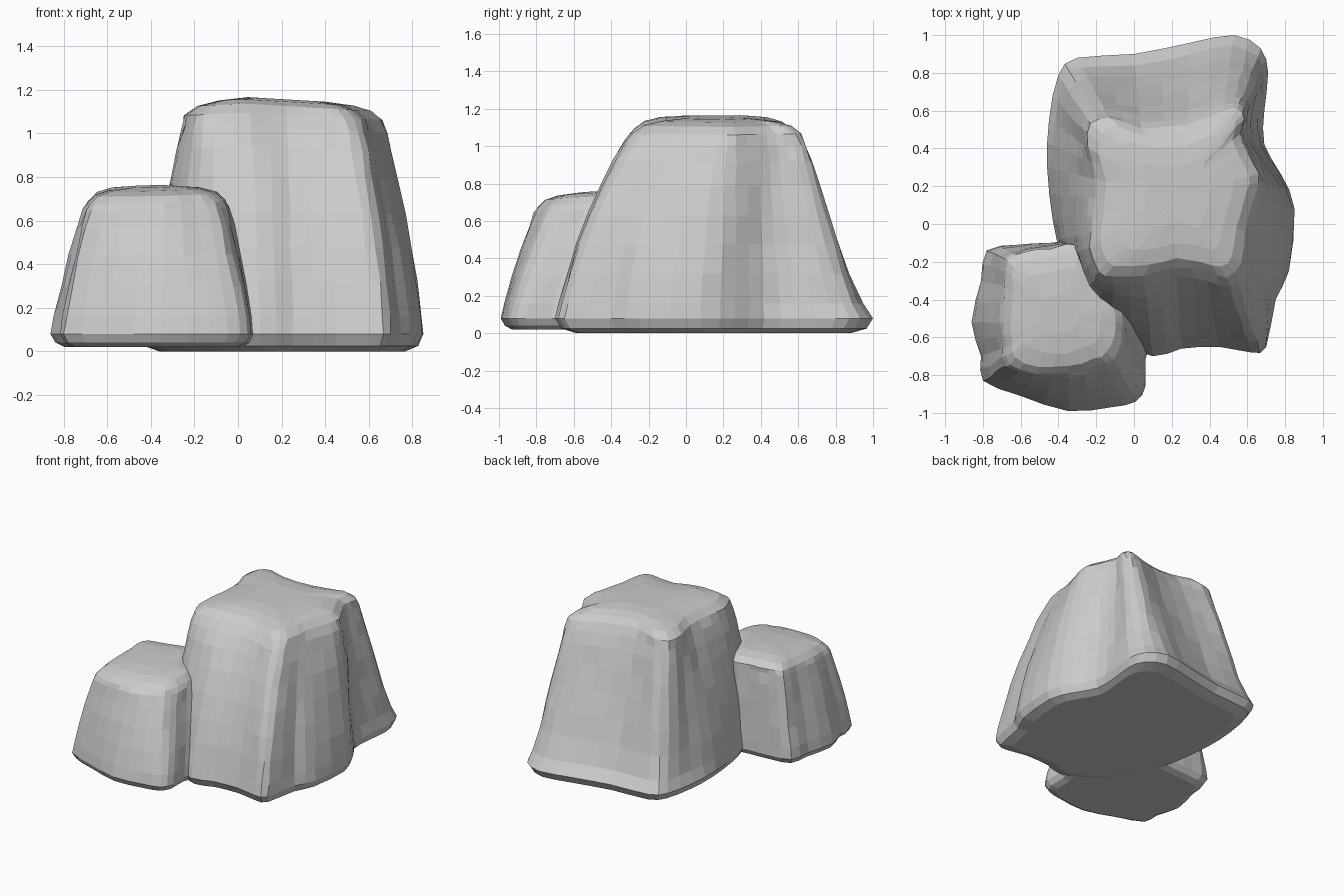
import bpy, bmesh, random
from mathutils import Vector

if "Cube" in bpy.data.objects:
    bpy.data.objects.remove(bpy.data.objects["Cube"])
random.seed(4)


def spline(pts, steps=2):
    """Closed Catmull-Rom curve through the outline points."""
    out, n = [], len(pts)
    v = [Vector(p) for p in pts]
    for i in range(n):
        a, b, c, d = v[i - 1], v[i], v[(i + 1) % n], v[(i + 2) % n]
        for k in range(steps):
            t = k / steps
            out.append(0.5 * (2 * b + (c - a) * t + (2 * a - 5 * b + 4 * c - d) * t * t
                              + (3 * b - a - 3 * c + d) * t ** 3))
    return out


def rock(name, pairs, levels, cap, foot, tilt, power):
    """Loft from a base outline to a shoulder outline, then round off the top."""
    ring = spline(pairs)
    n = len(ring)
    base = [Vector((p[0], p[1])) for p in ring]
    top = [Vector((p[2], p[3])) for p in ring]
    cb = sum(base, Vector((0, 0))) / n
    ct = sum(top, Vector((0, 0))) / n
    rows = [[(cb + (p - cb) * k, z) for p in base] for z, k in foot]
    for z, s in levels:
        rows.append([(b.lerp(t, s ** power(b.y)), z) for b, t in zip(base, top)])
    for z, k in cap:
        rows.append([(ct + (t - ct) * k, z) for t in top])
    bm = bmesh.new()
    grid = []
    for r, row in enumerate(rows):
        line = []
        for p, z in row:
            j = 0.006 if len(foot) < r < len(rows) - 1 else 0
            h = z + tilt(p.x, p.y) * max(0, z - 0.3)
            line.append(bm.verts.new((p.x + random.uniform(-j, j),
                                      p.y + random.uniform(-j, j), h)))
        grid.append(line)
    for lo, hi in zip(grid, grid[1:]):
        for i in range(n):
            k = (i + 1) % n
            bm.faces.new((lo[i], lo[k], hi[k], hi[i]))
    bm.faces.new(grid[0][::-1])
    bm.faces.new(grid[-1])
    bmesh.ops.triangulate(bm, faces=[f for f in bm.faces if len(f.verts) > 4])
    bmesh.ops.recalc_face_normals(bm, faces=bm.faces)
    me = bpy.data.meshes.new(name)
    bm.to_mesh(me)
    bm.free()
    ob = bpy.data.objects.new(name, me)
    bpy.context.collection.objects.link(ob)
    return ob


# Tall boulder: (base x, base y, shoulder x, shoulder y)
tall = [
    (-.12, -.60, -.10, -.28), (.10, -.70, .06, -.27), (.25, -.66, .22, -.23),
    (.45, -.65, .38, -.25), (.62, -.68, .49, -.28), (.70, -.65, .56, -.22),
    (.75, -.40, .58, -.10), (.82, -.25, .60, .02), (.85, .08, .65, .17),
    (.78, .26, .66, .27), (.69, .42, .60, .38), (.69, .60, .56, .48),
    (.71, .80, .58, .56), (.67, .93, .55, .61), (.53, 1.0, .47, .60),
    (.30, .96, .28, .53), (.0, .90, .04, .51), (-.30, .88, -.13, .56),
    (-.40, .79, -.23, .53), (-.45, .55, -.24, .40), (-.46, .30, -.20, .24),
    (-.43, .02, -.22, .04), (-.38, -.18, -.23, -.12), (-.28, -.42, -.19, -.25)]
boulder = rock("tall_boulder", tall,
               [(.08, 0), (.16, .04), (.32, .14), (.48, .26), (.64, .41),
                (.80, .58), (.93, .74), (1.02, .88), (1.08, 1.0)],
               [(1.12, .88), (1.14, .68), (1.15, .4), (1.15, .15)],
               [(.0, .86), (.025, .96)], lambda x, y: .02 - .07 * abs(x - .02),
               lambda y: 1 - .4 * min(1, max(0, (y - .2) / .35)))

# Low boulder leaning against its front left corner
low = [
    (-.80, -.83, -.66, -.74), (-.60, -.91, -.52, -.79), (-.35, -.99, -.34, -.79),
    (-.12, -.97, -.20, -.75), (.01, -.94, -.11, -.71), (.06, -.86, -.07, -.62),
    (.06, -.72, -.06, -.52), (.10, -.50, -.07, -.44), (-.03, -.25, -.18, -.25),
    (-.26, -.10, -.28, -.11), (-.45, -.10, -.44, -.13), (-.62, -.11, -.58, -.15),
    (-.78, -.14, -.67, -.19), (-.81, -.30, -.68, -.33), (-.86, -.52, -.69, -.52),
    (-.81, -.70, -.68, -.65)]
small = rock("low_boulder", low,
             [(.08, 0), (.16, .08), (.30, .28), (.45, .52), (.58, .74), (.66, .90), (.69, 1.0)],
             [(.725, .88), (.745, .65), (.755, .3)],
             [(.02, .86), (.04, .95)], lambda x, y: .12 * (y + .5) + .05 * (x + .4),
             lambda y: 1)

# Fuse both boulders into one outer surface
mod = boulder.modifiers.new("fuse", 'BOOLEAN')
mod.operation = 'UNION'
mod.solver = 'EXACT'
mod.object = small
dg = bpy.context.evaluated_depsgraph_get()
dg.update()
fused = bpy.data.meshes.new_from_object(boulder.evaluated_get(dg))
boulder.modifiers.clear()
boulder.data = fused
boulder.name = "boulder_cluster"
bpy.data.objects.remove(small)
